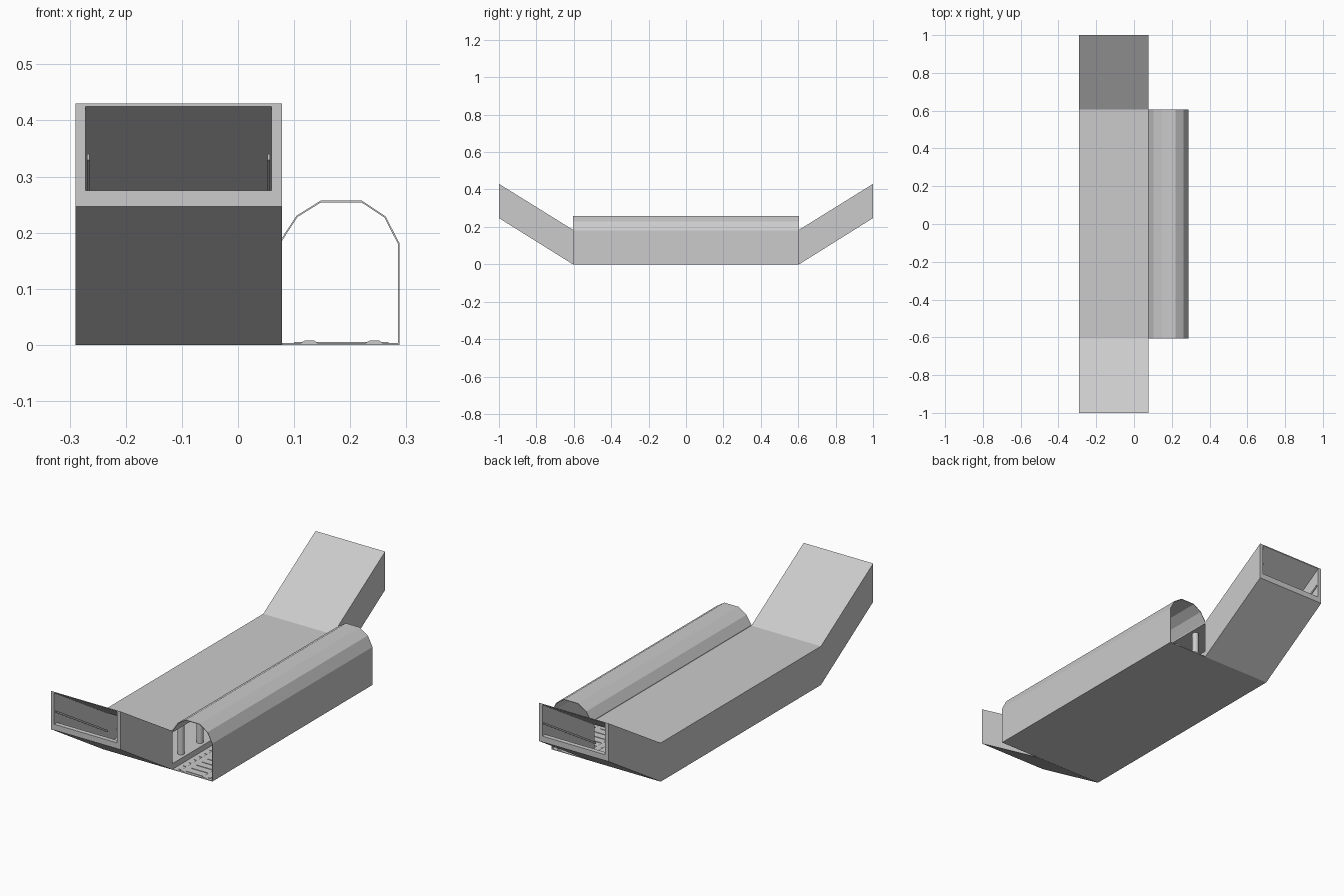
import bpy, bmesh, math
from mathutils import Vector

if "Cube" in bpy.data.objects:
    bpy.data.objects.remove(bpy.data.objects["Cube"])

X0, X1 = -0.29, 0.078      # outer hall sides
WALL = 0.018
YH, YE = 0.605, 1.0        # hall end, ramp mouth
RISE = 0.247


def prism(name, pts, a, b, axis):
    """Extrude a 2D profile (other axis, z) from a to b along 'x' or 'y'."""
    bm = bmesh.new()
    place = (lambda p: (a, p[0], p[1])) if axis == 'x' else (lambda p: (p[0], a, p[1]))
    face = bm.faces.new([bm.verts.new(place(p)) for p in pts])
    ext = bmesh.ops.extrude_face_region(bm, geom=[face])
    shift = Vector((b - a, 0, 0)) if axis == 'x' else Vector((0, b - a, 0))
    bmesh.ops.translate(bm, vec=shift,
                        verts=[v for v in ext['geom'] if isinstance(v, bmesh.types.BMVert)])
    bmesh.ops.recalc_face_normals(bm, faces=bm.faces)
    me = bpy.data.meshes.new(name)
    bm.to_mesh(me)
    bm.free()
    ob = bpy.data.objects.new(name, me)
    bpy.context.collection.objects.link(ob)
    return ob


def box(name, x0, x1, y0, y1, z0, z1):
    return prism(name, [(x0, z0), (x1, z0), (x1, z1), (x0, z1)], y0, y1, 'y')


def bent(z_mid, z_end):
    """Side line of the hall with both rising ends, front to back."""
    return [(-YE, z_end), (-YH, z_mid), (YH, z_mid), (YE, z_end)]


# Floor slab with stairs up to both mouths
STEPS = 18
stair = []
for i in range(STEPS):
    y = YH + (YE - YH) * i / STEPS
    stair += [(y, 0.03 + 0.245 * i / STEPS), (y, 0.03 + 0.245 * (i + 1) / STEPS)]
stair.append((YE, 0.275))
top = [(-y, z) for y, z in reversed(stair)] + stair
prism("floor_and_stairs", bent(0, RISE) + top[::-1], X0 + WALL, X1 - WALL, 'x')
box("platform_edge", X1 - WALL, X1, -YH, YH, 0, 0.03)

# Roof and side walls
roof = bent(0.185, 0.43)
prism("hall_roof", roof + bent(0.179, 0.425)[::-1], X0 + WALL, X1 - WALL, 'x')
box("roof_edge_beam", X1 - WALL, X1, -YH, YH, 0.179, 0.185)
prism("left_wall", bent(0, RISE) + roof[::-1], X0, X0 + WALL, 'x')

for s, tag in ((-1, "front"), (1, "back")):
    prism(tag + "_ramp_right_wall",
          [(s * YH, 0), (s * YE, RISE), (s * YE, 0.43), (s * YH, 0.185)],
          X1 - WALL, X1, 'x')
    # Handrails along both sides of the stairs
    for side, x in (("left", X0 + WALL + 0.003), ("right", X1 - WALL - 0.007)):
        prism(f"{tag}_{side}_handrail",
              [(s * YH, 0.088), (s * 0.995, 0.33), (s * 0.995, 0.34), (s * YH, 0.098)],
              x, x + 0.004, 'x')

# Platform columns
for i in range(8):
    bpy.ops.mesh.primitive_cylinder_add(vertices=16, radius=0.015, depth=0.151,
                                        location=(0.049, -0.5 + i / 7, 0.1045))
    col = bpy.context.object
    col.name = f"platform_column_{i + 1}"
    bpy.ops.object.shade_smooth_by_angle(angle=math.radians(40))

# Faceted tunnel shell
outer = [(0.288, 0), (0.288, 0.181), (0.263, 0.229), (0.221, 0.257),
         (0.147, 0.257), (0.104, 0.230), (0.078, 0.190)]
inner = [(0.285, 0), (0.285, 0.180), (0.261, 0.227), (0.220, 0.254),
         (0.148, 0.254), (0.106, 0.228), (0.078, 0.185)]
prism("tunnel_shell", outer + inner[::-1], -YH, YH, 'y')
box("tunnel_floor", X1, 0.285, -YH, YH, 0, 0.003)

# Track: sleepers and two rails
for i in range(31):
    y = -0.585 + i * 0.039
    box(f"sleeper_{i + 1}", 0.10, 0.268, y - 0.007, y + 0.007, 0.003, 0.0055)
for tag, x in (("left", 0.127), ("right", 0.243)):
    prism(tag + "_rail", [(x - 0.016, 0.003), (x + 0.016, 0.003),
                          (x + 0.008, 0.008), (x - 0.008, 0.008)], -YH, YH, 'y')
